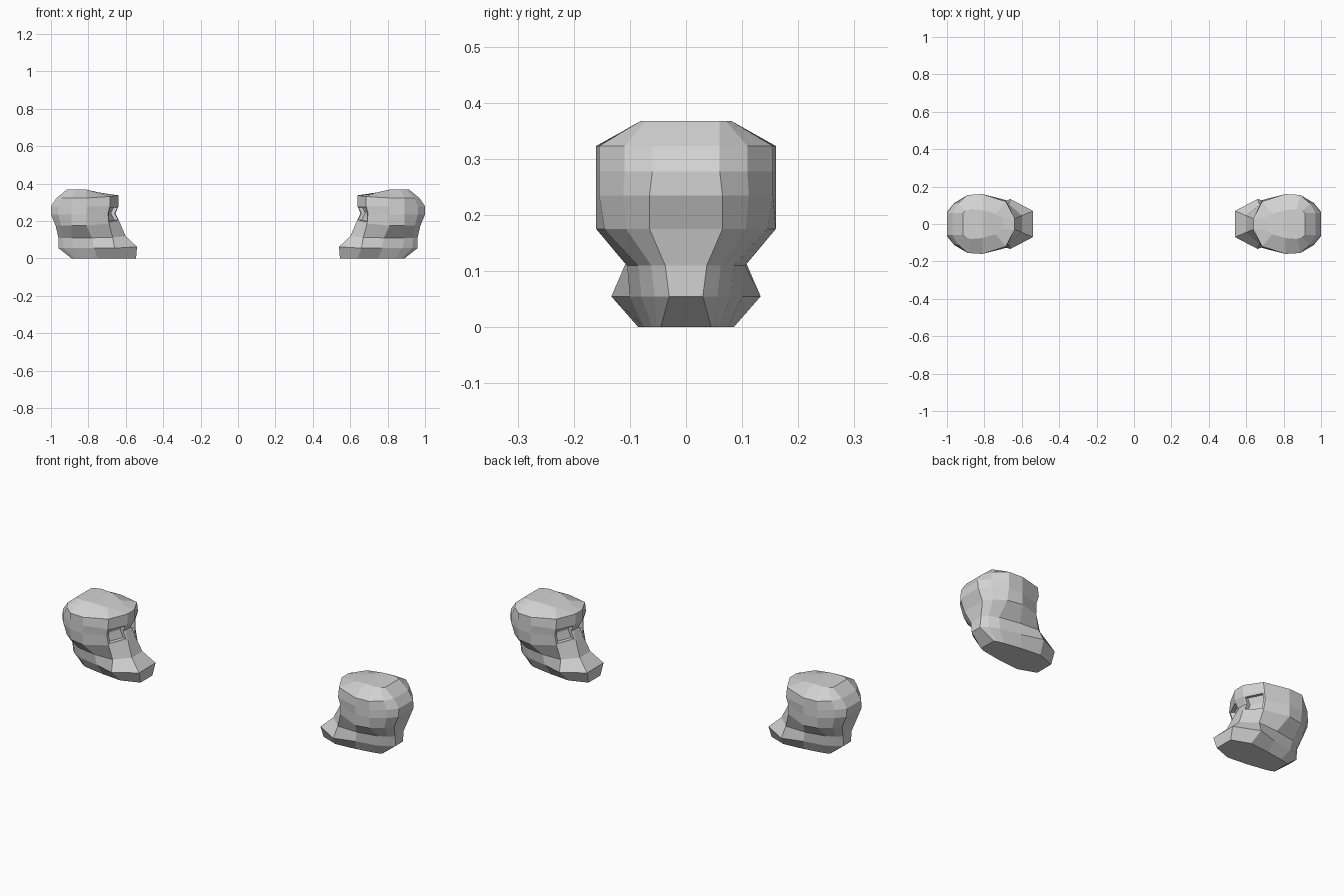
import bpy
import bmesh
import math

default_cube = bpy.data.objects.get("Cube")
if default_cube:
    bpy.data.objects.remove(default_cube, do_unlink=True)

bone_grey = bpy.data.materials.new("bone_grey")
bone_grey.use_nodes = True
colour = (0.65, 0.65, 0.65, 1)
bone_grey.diffuse_color = colour
bone_grey.node_tree.nodes["Principled BSDF"].inputs["Base Color"].default_value = colour

# Horizontal outlines from jaw to crown: front height, back height,
# then half-outline points (x, y) for face, cheek, side, rear and back
OUTLINES = [
    (0, 0, [(.545, .05), (.64, .085), (.75, .075), (.84, .06), (.89, .045)]),
    (.062, .055, [(.54, .07), (.66, .133), (.77, .1), (.88, .08), (.96, .03)]),
    (.118, .11, [(.6, .045), (.67, .108), (.78, .105), (.89, .085), (.96, .037)]),
    (.198, .175, [(.635, .03), (.69, .115), (.81, .16), (.89, .145), (.975, .065)]),
    (.242, .235, [(.655, .022), (.695, .122), (.81, .16), (.89, .155), (1, .065)]),
    (.28, .278, [(.638, .03), (.685, .128), (.81, .16), (.89, .155), (1, .06)]),
    (.337, .323, [(.638, .03), (.685, .12), (.81, .16), (.89, .155), (.97, .06)]),
    (.343, .368, [(.7, .03), (.74, .055), (.81, .075), (.87, .08), (.915, .06)]),
]


def half_outline(points):
    """Add a bulging corner between the rear and back points."""
    (rx, ry), (bx, by) = points[-2:]
    corner = (rx + (bx - rx) * 0.65, by + (ry - by) * 0.52)
    return points[:-1] + [corner, points[-1]]


def add_ring(bm, front_z, back_z, points):
    """Create one closed outline, mirrored across the middle."""
    half = half_outline(points)
    start = half[0][0]
    coords = []
    for x, y in half:
        blend = min(1, (x - start) / 0.11)
        coords.append((x, y, front_z + (back_z - front_z) * blend))
    mirrored = [(x, -y, z) for x, y, z in reversed(coords)]
    return [bm.verts.new(co) for co in coords + mirrored]


def cap(bm, ring):
    """Close an outline with strips running across the head."""
    for i in range(len(ring) // 2 - 1):
        bm.faces.new((ring[i], ring[i + 1], ring[-2 - i], ring[-1 - i]))


def build_head_mesh():
    bm = bmesh.new()
    rings = [add_ring(bm, *outline) for outline in OUTLINES]
    count = len(rings[0])
    sockets = {"left": [], "right": []}

    # Walls between neighbouring outlines
    for level, (low, high) in enumerate(zip(rings, rings[1:])):
        for i in range(count):
            j = (i + 1) % count
            face = bm.faces.new((low[i], low[j], high[j], high[i]))
            if level in (3, 4) and i == 0:
                sockets["left"].append(face)
            if level in (3, 4) and i == count - 2:
                sockets["right"].append(face)
    cap(bm, rings[0])
    cap(bm, rings[-1])
    bmesh.ops.recalc_face_normals(bm, faces=bm.faces)

    # Sunken eye sockets
    for faces in sockets.values():
        bmesh.ops.inset_region(bm, faces=faces, thickness=0.012, depth=0)
        bmesh.ops.inset_region(bm, faces=faces, thickness=0.006, depth=-0.02)

    mesh = bpy.data.meshes.new("head")
    bm.to_mesh(mesh)
    bm.free()
    mesh.materials.append(bone_grey)
    return mesh


# Two matching heads facing each other
head_mesh = build_head_mesh()
for name, turn in (("left_head", 0), ("right_head", math.pi)):
    head = bpy.data.objects.new(name, head_mesh)
    head.rotation_euler.z = turn
    bpy.context.collection.objects.link(head)
